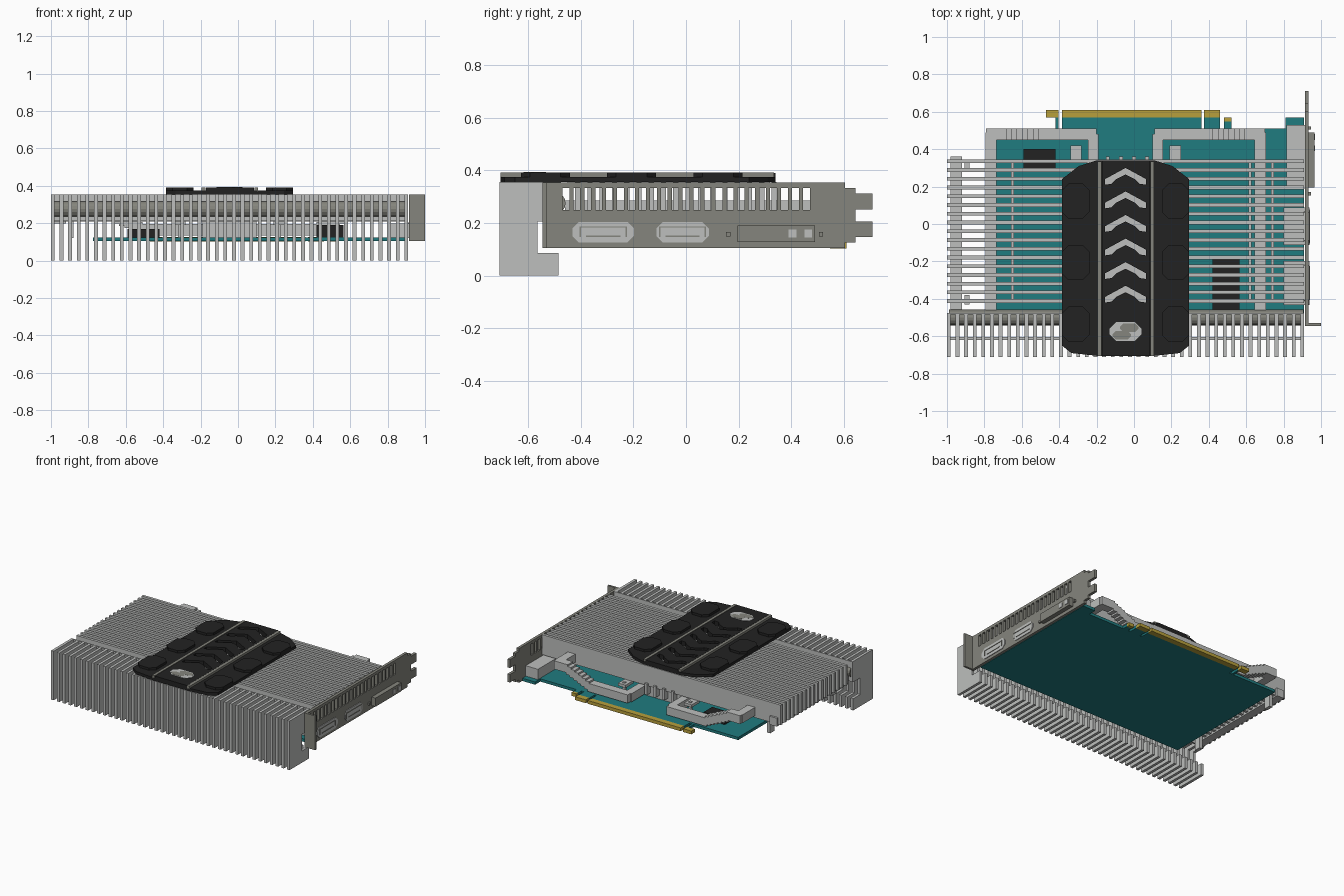
import bpy, bmesh, math
from mathutils import Vector

old = bpy.data.objects.get("Cube")
if old:
    bpy.data.objects.remove(old, do_unlink=True)


def material(name, rgb, rough=0.5):
    m = bpy.data.materials.new(name)
    m.use_nodes = True
    m.diffuse_color = (*rgb, 1)
    node = m.node_tree.nodes["Principled BSDF"]
    node.inputs["Base Color"].default_value = (*rgb, 1)
    node.inputs["Roughness"].default_value = rough
    return m


LIGHT = material("light aluminium", (0.51, 0.52, 0.51))
GREY = material("warm grey steel", (0.235, 0.235, 0.205))
BLACK = material("black plastic", (0.016, 0.016, 0.016))
TEAL = material("teal board", (0.0144, 0.2, 0.215))
GOLD = material("gold contacts", (0.48, 0.35, 0.045))


def finish(name, bm, mat):
    bmesh.ops.recalc_face_normals(bm, faces=bm.faces)
    mesh = bpy.data.meshes.new(name)
    bm.to_mesh(mesh)
    bm.free()
    mesh.materials.append(mat)
    ob = bpy.data.objects.new(name, mesh)
    bpy.context.scene.collection.objects.link(ob)
    return ob


def boxes(name, mat, items):
    """One object from (x0, x1, y0, y1, z0, z1) blocks."""
    bm = bmesh.new()
    for x0, x1, y0, y1, z0, z1 in items:
        verts = bmesh.ops.create_cube(bm, size=1)["verts"]
        for v in verts:
            v.co = Vector(((x0 + x1) / 2 + v.co.x * (x1 - x0),
                           (y0 + y1) / 2 + v.co.y * (y1 - y0),
                           (z0 + z1) / 2 + v.co.z * (z1 - z0)))
    return finish(name, bm, mat)


def prisms(name, mat, outlines, lo, hi, axis="z"):
    """Extrude outlines along z (x, y points) or along x (y, z points)."""
    bm = bmesh.new()
    place = (lambda a, b, h: (a, b, h)) if axis == "z" else (lambda a, b, h: (h, a, b))
    for pts in outlines:
        rings = [[bm.verts.new(place(a, b, h)) for a, b in pts] for h in (lo, hi)]
        for ring in rings:
            bm.faces.new(ring)
        for i in range(len(pts)):
            j = (i + 1) % len(pts)
            bm.faces.new((rings[0][i], rings[0][j], rings[1][j], rings[1][i]))
    return finish(name, bm, mat)


def octagon(cx, cy, w, h, c):
    a, b = w / 2, h / 2
    return [(cx + x, cy + y) for x, y in (
        (-a, -b + c), (-a + c, -b), (a - c, -b), (a, -b + c),
        (a, b - c), (a - c, b), (-a + c, b), (-a, b - c))]


# Circuit board with edge connector
boxes("circuit_board", TEAL, [
    (-0.775, 0.91, -0.48, 0.51, 0.105, 0.125),
    (0.81, 0.91, 0.5, 0.57, 0.105, 0.125),
    (-0.42, -0.405, 0.5, 0.575, 0.105, 0.125),
    (-0.385, 0.36, 0.5, 0.575, 0.105, 0.125),
    (0.375, 0.46, 0.5, 0.575, 0.105, 0.125),
    (0.48, 0.52, 0.5, 0.55, 0.105, 0.125)])
boxes("edge_contacts", GOLD, [
    (-0.47, -0.405, 0.57, 0.61, 0.103, 0.127),
    (-0.385, 0.36, 0.57, 0.61, 0.103, 0.127),
    (0.375, 0.46, 0.57, 0.61, 0.103, 0.127),
    (0.48, 0.52, 0.548, 0.57, 0.103, 0.127)])
boxes("board_chips", BLACK, [
    (-0.59, -0.42, 0.3, 0.4, 0.12, 0.17),
    (0.42, 0.565, -0.479, -0.17, 0.12, 0.19)])
boxes("mounting_posts", LIGHT, [b for x in (-0.31, 0.22) for b in (
    (x - 0.03, x + 0.03, 0.33, 0.42, 0.19, 0.21),
    (x - 0.01, x + 0.01, 0.38, 0.4, 0.12, 0.215))])

# Front fins, notched to clear the board
fin = [(-0.71, 0), (-0.485, 0), (-0.485, 0.085), (-0.565, 0.085),
       (-0.565, 0.205), (-0.485, 0.205), (-0.485, 0.355), (-0.71, 0.355)]
bm_fins = bmesh.new()
for i in range(42):
    x = -1 + i * 0.0461
    rings = [[bm_fins.verts.new((h, y, z)) for y, z in fin] for h in (x, x + 0.02)]
    for ring in rings:
        bm_fins.faces.new(ring)
    for a in range(len(fin)):
        b = (a + 1) % len(fin)
        bm_fins.faces.new((rings[0][a], rings[0][b], rings[1][b], rings[1][a]))
finish("front_fins", bm_fins, LIGHT)
boxes("front_fin_tie", LIGHT, [(-1, 0.91, -0.62, -0.605, 0.212, 0.235)])

# Upper fins and the plate that closes them at the front
boxes("upper_fins", LIGHT,
      [(-1, 0.91, y - 0.01, y + 0.01, 0.21, 0.355)
       for y in (0.335 - 0.0467 * i for i in range(17))]
      + [(-1, 0.91, -0.485, -0.475, 0.21, 0.355)])
boxes("fin_spacers", LIGHT,
      [(x - 0.008, x + 0.008, -0.42, 0.34, 0.215, 0.235) for x in (-0.65, 0.62, 0.74)]
      + [(-0.98, -0.92, -0.46, 0.36, 0.2, 0.26)]
      + [(-0.905, -0.88, y, y + 0.05, 0.12, 0.23) for y in (-0.43, 0.28)])

# Round pipe through the front fins
prisms("front_pipe", GREY, [[(-0.5 + 0.042 * math.cos(t), 0.275 + 0.042 * math.sin(t))
                             for t in (math.tau * i / 16 for i in range(16))]],
       -0.99, 0.905, "x")

# Core block with small ribs at the back
boxes("core_block", LIGHT, [(-0.19, 0.1, -0.35, 0.32, 0.12, 0.215)]
      + [(x, x + 0.02, 0.32, 0.36, 0.15, 0.23) for x in (-0.15, -0.08, -0.01, 0.06)])


# Heat pipes that climb in steps from the core to the outer fins
def heat_pipe(name, inner, side):
    def span(a, b):
        return tuple(sorted((inner + side * a, inner + side * b)))
    parts = [(*span(0, 0.055), 0.1, 0.48, 0.135, 0.195),
             (*span(0.01, 0.33), 0.45, 0.51, 0.135, 0.195)]
    steps = 7
    for i in range(steps):
        z = 0.135 + 0.09 * (i + 1) / steps
        a = 0.32 + 0.2 * i / steps
        parts.append((*span(a, a + 0.04), 0.45, 0.51, z, z + 0.06))
    parts += [(*span(0.51, 0.6), 0.45, 0.51, 0.225, 0.285),
              (*span(0.545, 0.605), -0.46, 0.49, 0.225, 0.285)]
    boxes(name, LIGHT, parts)


heat_pipe("right_heat_pipe", -0.19, -1)
heat_pipe("left_heat_pipe", 0.1, 1)

# Black cover plate with chamfered corners
CX = -0.045
half = [(0.155, 0.34), (0.25, 0.31), (0.34, 0.24), (0.34, -0.65),
        (0.29, -0.69), (0.15, -0.705)]
outline = [(CX + x, y) for x, y in half] + [(CX - x, y) for x, y in reversed(half)]

# Chevron slots cut through the cover and its centre panel
chevrons = []
for i in range(6):
    y = 0.3 - 0.126 * i
    arm = [(0, y), (0.055, y - 0.03), (0.11, y - 0.06), (0.11, y - 0.09),
           (0.075, y - 0.085), (0.05, y - 0.06), (0, y - 0.035)]
    chevrons.append([(CX + a, b) for a, b in arm]
                    + [(CX - a, b) for a, b in reversed(arm[1:-1])])


def cut(ob, cutter):
    mod = ob.modifiers.new("slots", "BOOLEAN")
    mod.object, mod.operation, mod.solver = cutter, "DIFFERENCE", "EXACT"
    with bpy.context.temp_override(object=ob, active_object=ob):
        bpy.ops.object.modifier_apply(modifier=mod.name)


cover = prisms("cover_plate", BLACK, [outline], 0.355, 0.375)
panel = boxes("cover_centre", BLACK, [(-0.172, 0.085, -0.705, 0.34, 0.375, 0.39)])
cutter = prisms("slot_cutter", LIGHT, chevrons, 0.34, 0.4)
cutter.hide_render = True
bpy.context.view_layer.update()
cut(cover, cutter)
cut(panel, cutter)
bpy.data.objects.remove(cutter, do_unlink=True)
boxes("slot_floor", LIGHT, [(-0.17, 0.08, -0.45, 0.32, 0.35, 0.357)])

# Raised pads on both sides, long trim strips, oval badge
prisms("cover_pads", BLACK, [octagon(CX + s * 0.267, y, 0.146, 0.187, 0.035)
                             for s in (-1, 1) for y in (0.122, -0.207, -0.535)],
       0.375, 0.392)
boxes("cover_strips", GREY, [(x - 0.01, x + 0.01, -0.705, 0.335, 0.37, 0.391)
                             for x in (-0.185, 0.097)])
prisms("badge", LIGHT, [octagon(CX, -0.575, 0.17, 0.1, 0.035)], 0.388, 0.392)
prisms("badge_centre", GREY, [octagon(CX + s * 0.02, -0.575 + s * 0.02, 0.1, 0.045, 0.018)
                              for s in (-1, 1)], 0.389, 0.393)

# Rear bracket with vent posts, tongues and bent flange
X0, X1 = 0.913, 0.933
vents = [(-0.457 + 0.0416 * i) for i in range(23)]
edges = [-0.545] + [e for y in vents for e in (y - 0.013, y + 0.013)] + [0.605]
boxes("bracket", GREY,
      [(X0, X1, -0.545, 0.605, 0.105, 0.25), (X0, X1, -0.545, 0.605, 0.333, 0.353),
       (X0, X1, 0.605, 0.645, 0.125, 0.333), (X0, X1, 0.645, 0.71, 0.147, 0.205),
       (X0, X1, 0.645, 0.71, 0.252, 0.312), (X0, 1, -0.545, -0.53, 0.105, 0.353)]
      + [(X0, X1, a, b, 0.25, 0.333) for a, b in zip(edges[::2], edges[1::2])])

# Video ports and their housings
ports = ((-0.315, 0.235), (-0.013, 0.2))
prisms("video_ports", LIGHT, [octagon(y, 0.165, w, 0.078, 0.025) for y, w in ports],
       0.91, 0.938, "x")
boxes("port_slots", GREY, [b for y, w in ports for b in (
    (0.93, 0.941, y - 0.09, y + 0.09, 0.182, 0.187),
    (0.93, 0.941, y - 0.09, y - 0.084, 0.147, 0.187),
    (0.93, 0.941, y + 0.084, y + 0.09, 0.147, 0.187),
    (0.93, 0.941, y - 0.065, y + 0.065, 0.147, 0.152))])
boxes("port_housings", LIGHT, [(0.8, 0.913, y - w / 2, y + w / 2, 0.12, 0.2)
                               for y, w in ports]
      + [(0.815, 0.913, 0.19, 0.53, 0.12, 0.2)])
boxes("wide_port", GREY, [(0.93, 0.965, 0.195, 0.49, 0.128, 0.19),
                          (0.93, 0.945, 0.152, 0.17, 0.148, 0.165),
                          (0.93, 0.945, 0.505, 0.522, 0.148, 0.165)])
boxes("wide_port_pins", LIGHT, [(0.96, 0.969, y - 0.015, y + 0.015, 0.145, 0.175)
                                for y in (0.405, 0.465)])
